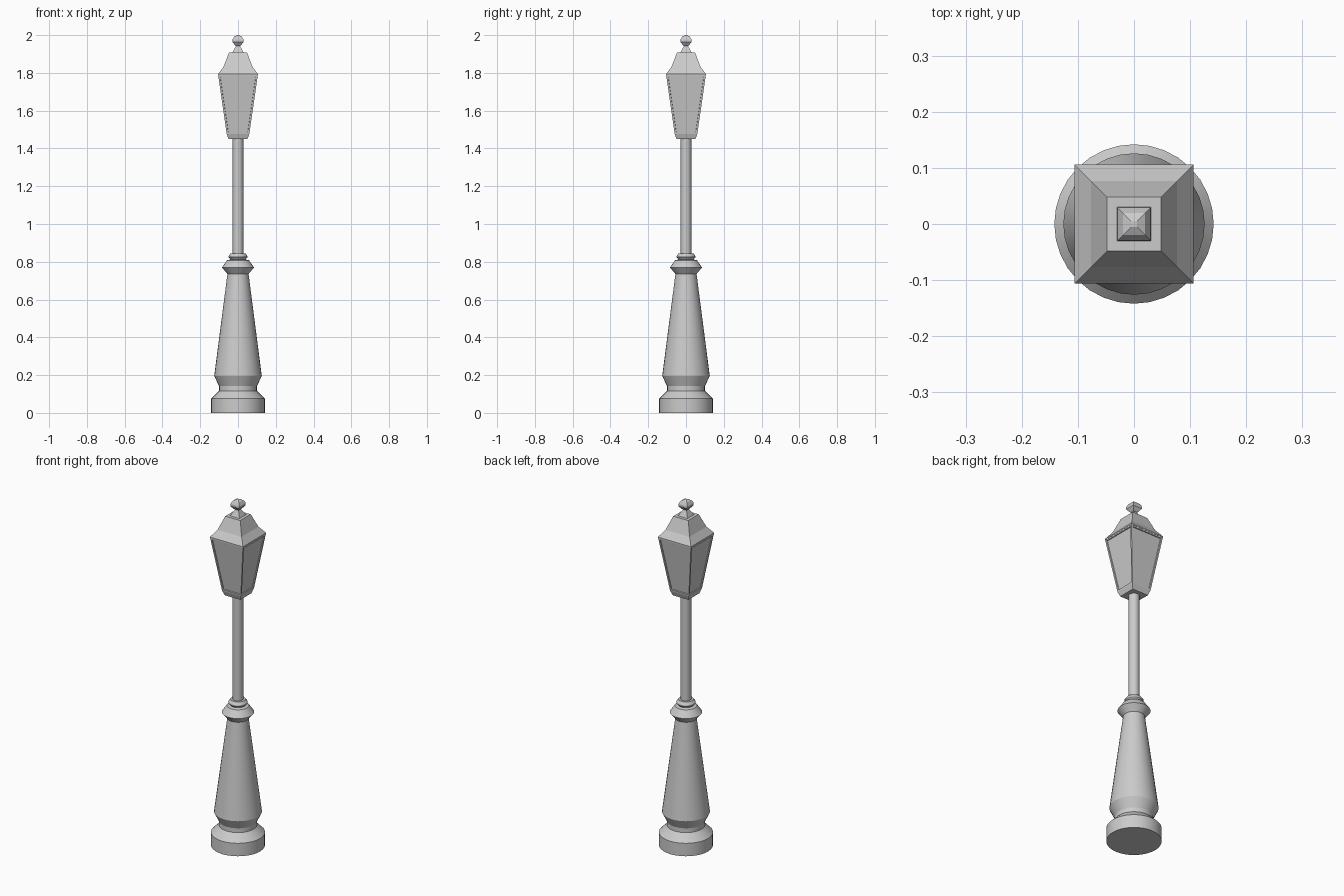
import bpy, bmesh, math

if "Cube" in bpy.data.objects:
    bpy.data.objects.remove(bpy.data.objects["Cube"])


def loft(name, profile, sides, inset_band=None, smooth=False):
    """Stack of regular rings from (half width, z) pairs, capped at both ends."""
    bm = bmesh.new()
    square = sides == 4
    scale = math.sqrt(2) if square else 1
    start = math.pi / 4 if square else 0
    rings = []
    for r, z in profile:
        rings.append([bm.verts.new((r * scale * math.cos(start + 2 * math.pi * i / sides),
                                    r * scale * math.sin(start + 2 * math.pi * i / sides), z))
                      for i in range(sides)])
    bands = []
    for a, b in zip(rings, rings[1:]):
        bands.append([bm.faces.new((a[i], a[(i + 1) % sides], b[(i + 1) % sides], b[i]))
                      for i in range(sides)])
    bm.faces.new(rings[0][::-1])
    bm.faces.new(rings[-1])
    bm.normal_update()
    if inset_band is not None:
        # recessed glass panes inside a narrow frame
        panes = bands[inset_band]
        bmesh.ops.inset_individual(bm, faces=panes, thickness=0.009, use_even_offset=True)
        bmesh.ops.inset_individual(bm, faces=panes, thickness=0.001, depth=-0.005,
                                   use_even_offset=True)
    mesh = bpy.data.meshes.new(name)
    bm.to_mesh(mesh)
    bm.free()
    obj = bpy.data.objects.new(name, mesh)
    bpy.context.collection.objects.link(obj)
    if smooth:
        bpy.ops.object.select_all(action='DESELECT')
        obj.select_set(True)
        bpy.context.view_layer.objects.active = obj
        bpy.ops.object.shade_smooth_by_angle(angle=math.radians(25))
    return obj


# Turned pedestal with foot, waist, taper and collar
loft("pedestal", [(0.142, 0), (0.142, 0.075), (0.100, 0.117), (0.100, 0.142),
                  (0.126, 0.195), (0.056, 0.735), (0.085, 0.77), (0.058, 0.808),
                  (0.040, 0.812), (0.050, 0.824), (0.050, 0.830), (0.040, 0.845)],
     32, smooth=True)

# Slim pole
loft("pole", [(0.028, 0.84), (0.028, 1.455)], 32, smooth=True)

# Lantern body with four framed panes
loft("lantern_body", [(0.050, 1.45), (0.060, 1.477), (0.105, 1.788)], 4, inset_band=1)

# Flared square roof
loft("lantern_roof", [(0.106, 1.786), (0.106, 1.793), (0.077, 1.832), (0.048, 1.907)], 4)

# Square finial with neck and knob
loft("finial", [(0.030, 1.907), (0.011, 1.942), (0.016, 1.946), (0.029, 1.963),
                (0.029, 1.976), (0.020, 1.992), (0.005, 2.0)], 4)
